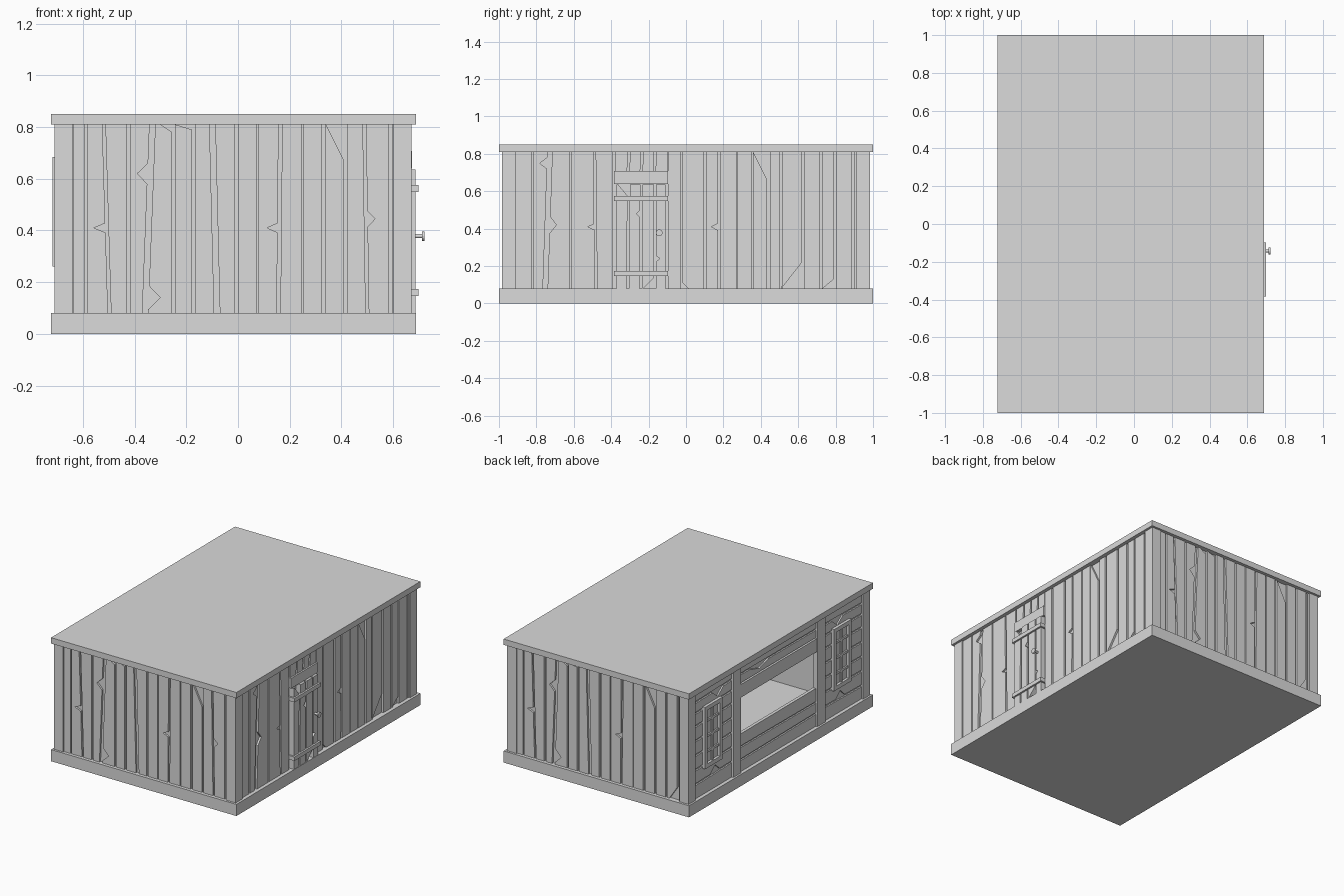
import bpy, bmesh, math
from mathutils import Matrix

if "Cube" in bpy.data.objects:
    bpy.data.objects.remove(bpy.data.objects["Cube"])

# Single timber colour
GREY = bpy.data.materials.new("timber grey")
GREY.use_nodes = True
GREY.diffuse_color = (0.705, 0.705, 0.705, 1)
GREY.node_tree.nodes["Principled BSDF"].inputs["Base Color"].default_value = GREY.diffuse_color

# Main dimensions
X0, X1, Y = -0.723, 0.688, 1.0
BASE, EAVE, TOP = 0.08, 0.81, 0.85
MID = (X0 + X1) / 2


def finish(name, bm):
    mesh = bpy.data.meshes.new(name)
    bm.to_mesh(mesh)
    bm.free()
    mesh.materials.append(GREY)
    obj = bpy.data.objects.new(name, mesh)
    bpy.context.collection.objects.link(obj)


def prism(bm, pts, d0, d1, place):
    """Extrude a flat outline from depth d0 to depth d1 on a wall."""
    inner = [bm.verts.new(place(u, v, d0)) for u, v in pts]
    outer = [bm.verts.new(place(u, v, d1)) for u, v in pts]
    faces = [bm.faces.new(inner), bm.faces.new(outer)]
    for i in range(len(pts)):
        j = (i + 1) % len(pts)
        faces.append(bm.faces.new((inner[i], inner[j], outer[j], outer[i])))
    bmesh.ops.recalc_face_normals(bm, faces=faces)


def slab(bm, u0, u1, v0, v1, d0, d1, place):
    prism(bm, [(u0, v0), (u1, v0), (u1, v1), (u0, v1)], d0, d1, place)


def box(name, x0, x1, y0, y1, z0, z1):
    bm = bmesh.new()
    slab(bm, x0, x1, y0, y1, z0, z1, lambda u, v, d: (u, v, d))
    finish(name, bm)


# Wall frames: u along the wall, v upward, d outward
def front(u, v, d): return (u, -0.965 - d, v)
def back(u, v, d): return (2 * MID - u, 0.965 + d, v)
def right(u, v, d): return (0.65 + d, u, v)
def left(u, v, d): return (-0.688 - d, u, v)
def left_across(u, v, d): return (-0.688 - d, v, u)


def edge(top, bottom, v0, v1, notches):
    """Board edge from bottom to top with triangular splits."""
    pts = {v0: 0.0, v1: 0.0}
    for v, du, h in notches:
        for w, off in ((v - h, 0), (v, du), (v + h, 0)):
            if v0 <= w <= v1:
                pts[w] = off
    return [(bottom + (top - bottom) * (w - v0) / (v1 - v0) + off, w)
            for w, off in sorted(pts.items())]


def planks(bm, place, gaps, u0, u1, v0=BASE, v1=EAVE, d=0.013):
    """Boards between u0 and u1; each gap is (top, bottom, width, *splits)."""
    start = edge(u0, u0, v0, v1, [])
    for top, bottom, width, *cuts in gaps + [(u1, u1, 0)]:
        end = edge(top, bottom, v0, v1, [c for c in cuts if c[1] < 0])
        prism(bm, start + end[::-1], -0.002, d, place)
        start = edge(top + width, bottom + width, v0, v1, [c for c in cuts if c[1] > 0])


# Base frame, roof, and a floor sheet facing down
for s in (-1, 1):
    box("base_end_rail", X0, X1, *sorted((s * Y, s * 0.955)), 0, BASE)
box("base_left_rail", X0, X0 + 0.045, -0.955, 0.955, 0, BASE)
box("base_right_rail", X1 - 0.045, X1, -0.955, 0.955, 0, BASE)
box("roof", X0, X1, -Y, Y, EAVE, TOP)
bm = bmesh.new()
bm.faces.new([bm.verts.new((x, y, 0)) for x, y in ((X0, -Y), (X0, Y), (X1, Y), (X1, -Y))])
finish("floor", bm)

# Corner posts
for s in (-1, 1):
    box("left_corner_post", -0.71, -0.641, *sorted((s * 0.985, s * 0.912)), BASE, EAVE)
    box("right_corner_post", 0.6, 0.672, *sorted((s * 0.985, s * 0.912)), BASE, EAVE)

# End walls with split vertical boards, the back turned half round
end_gaps = [
    (-0.592, -0.592, 0.01),
    (-0.525, -0.503, 0.012, (0.41, -0.045, 0.018)),
    (-0.43, -0.43, 0.013),
    (-0.342, -0.37, 0.022, (0.62, -0.04, 0.04), (0.14, 0.045, 0.045)),
    (-0.255, -0.255, 0.012, (EAVE, -0.045, 0.03)),
    (-0.178, -0.178, 0.014, (EAVE, -0.065, 0.02)),
    (-0.11, -0.092, 0.022),
    (-0.011, -0.011, 0.012),
    (0.073, 0.073, 0.006),
    (0.157, 0.15, 0.014, (0.41, -0.04, 0.018)),
    (0.245, 0.245, 0.007),
    (0.324, 0.324, 0.014),
    (0.41, 0.41, 0.014, (EAVE, -0.07, 0.14)),
]
front_gaps = end_gaps + [(0.483, 0.494, 0.012, (0.445, 0.03, 0.03)), (0.583, 0.583, 0.012)]
back_gaps = end_gaps + [(0.494, 0.494, 0.012), (0.583, 0.583, 0.012, (BASE, -0.06, 0.09))]
for name, place, gaps in (("front_wall", front, front_gaps), ("back_wall", back, back_gaps)):
    bm = bmesh.new()
    slab(bm, -0.67, 0.63, BASE, EAVE, -0.012, 0, place)
    planks(bm, place, gaps, -0.638, 0.6)
    finish(name, bm)

# Door wall boards either side of the doorway
bm = bmesh.new()
slab(bm, -0.95, 0.95, BASE, EAVE, -0.012, 0, right)
planks(bm, right, [
    (-0.826, -0.826, 0.01),
    (-0.74, -0.765, 0.025, (0.75, -0.04, 0.03), (0.42, 0.035, 0.045)),
    (-0.622, -0.622, 0.01),
    (-0.495, -0.487, 0.012, (0.41, -0.035, 0.015)),
], -0.912, -0.39)
planks(bm, right, [
    (-0.03, -0.03, 0.012, (BASE, 0.03, 0.03)),
    (0.094, 0.094, 0.012),
    (0.172, 0.17, 0.012, (0.41, -0.035, 0.018)),
    (0.269, 0.269, 0.006),
    (0.35, 0.35, 0.008),
    (0.434, 0.434, 0.014, (EAVE, -0.075, 0.15)),
    (0.503, 0.503, 0.012),
    (0.62, 0.62, 0.014, (BASE, -0.11, 0.14)),
    (0.716, 0.716, 0.012),
    (0.79, 0.79, 0.012, (BASE, -0.06, 0.05)),
    (0.888, 0.888, 0.01),
], -0.095, 0.912)
planks(bm, right, [(u, u - 0.005, 0.012) for u in (-0.31, -0.24, -0.17)], -0.38, -0.1, 0.708, EAVE)
finish("door_wall", bm)

# Door with lintel, straps and knob
bm = bmesh.new()
planks(bm, right, [
    (-0.312, -0.318, 0.012, (0.635, -0.05, 0.06)),
    (-0.244, -0.248, 0.012, (0.48, -0.02, 0.02)),
    (-0.17, -0.17, 0.01, (BASE, -0.06, 0.06), (0.24, 0.02, 0.015)),
], -0.372, -0.11, BASE, 0.635, 0.036)
finish("door", bm)
bm = bmesh.new()
slab(bm, -0.386, -0.097, 0.639, 0.708, 0, 0.024, right)
finish("door_lintel", bm)
for z in (0.146, 0.549):
    bm = bmesh.new()
    slab(bm, -0.384, -0.097, z, z + 0.027, 0.0, 0.048, right)
    finish("door_strap", bm)
bm = bmesh.new()
for radius, x, depth in ((0.008, 0.698, 0.036), (0.018, 0.717, 0.01)):
    bmesh.ops.create_cone(bm, cap_ends=True, segments=16, radius1=radius, radius2=radius, depth=depth,
                          matrix=Matrix.Translation((x, -0.143, 0.378)) @ Matrix.Rotation(math.pi / 2, 4, "Y"))
finish("door_knob", bm)

# Open-fronted wall: backing around the opening
OPEN, SILL, HEAD = 0.415, 0.34, 0.595
bm = bmesh.new()
for u0, u1, v0, v1 in ((-0.95, -OPEN, BASE, EAVE), (OPEN, 0.95, BASE, EAVE),
                       (-OPEN, OPEN, BASE, SILL), (-OPEN, OPEN, HEAD, EAVE)):
    slab(bm, u0, u1, v0, v1, -0.012, 0, left)
finish("counter_wall", bm)

# Horizontal boards, mirrored side panels and centre panels
bm = bmesh.new()
for s in (-1, 1):
    v0, v1 = sorted((s * 0.5, s * 0.912))
    gaps = [(z, z + s * 0.008, 0.014) for z in (0.17, 0.27, 0.37, 0.47, 0.57, 0.66, 0.735)]
    gaps[0] += ((s * 0.68, 0.045, 0.05),)
    gaps[-1] += ((s * 0.65, -0.045, 0.06),)
    planks(bm, left_across, gaps, BASE, EAVE, v0, v1, 0.01)
planks(bm, left_across, [(0.155, 0.162, 0.012), (0.245, 0.238, 0.012)],
       BASE, SILL, -OPEN, OPEN, 0.01)
planks(bm, left_across, [(0.745, 0.74, 0.012, (0.2, -0.03, 0.1))], 0.69, EAVE, -OPEN, OPEN, 0.01)
slab(bm, -OPEN, OPEN, HEAD, 0.685, 0, 0.018, left)
finish("counter_wall_boards", bm)
for s in (-1, 1):
    box("opening_post", -0.71, -0.68, *sorted((s * OPEN, s * 0.5)), BASE, EAVE)

# Lattice windows
for name, c in (("back_window", 0.722), ("front_window", -0.68)):
    bm = bmesh.new()
    w, z0, z1, bar = 0.095, 0.26, 0.685, 0.028
    slab(bm, c - w + 0.01, c + w - 0.01, z0 + 0.01, z1 - 0.01, 0, 0.012, left)
    for u in (c - w, c + w - bar):
        slab(bm, u, u + bar, z0, z1, 0, 0.03, left)
    for z in (z0, z1 - bar):
        slab(bm, c - w, c + w, z, z + bar, 0, 0.03, left)
    slab(bm, c - 0.008, c + 0.008, z0, z1, 0, 0.022, left)
    for i in (1, 2, 3):
        z = z0 + (z1 - z0) * i / 4
        slab(bm, c - w, c + w, z - 0.008, z + 0.008, 0, 0.022, left)
    finish(name, bm)
